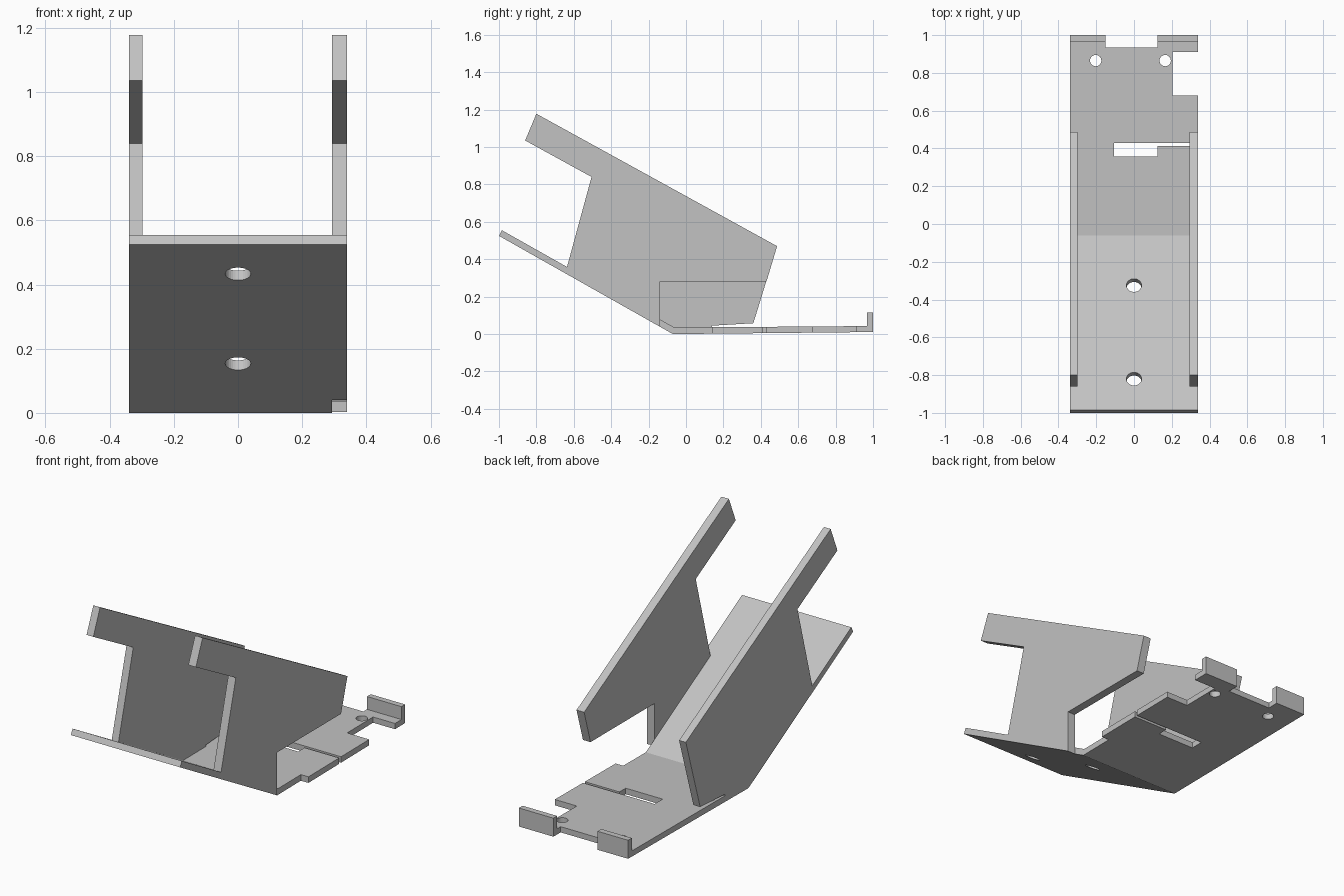
import bpy, bmesh, math
from mathutils import Matrix

old = bpy.data.objects.get("Cube")
if old:
    bpy.data.objects.remove(old, do_unlink=True)

grey = bpy.data.materials.new("light grey")
grey.use_nodes = True
colour = (0.54, 0.54, 0.54, 1)
grey.diffuse_color = colour
grey.node_tree.nodes["Principled BSDF"].inputs["Base Color"].default_value = colour


def finish(name, bm):
    bmesh.ops.recalc_face_normals(bm, faces=bm.faces[:])
    mesh = bpy.data.meshes.new(name)
    bm.to_mesh(mesh)
    bm.free()
    mesh.materials.append(grey)
    obj = bpy.data.objects.new(name, mesh)
    bpy.context.collection.objects.link(obj)
    return obj


def side_profile(name, points, x0, x1):
    """Extrude a (y, z) outline across the width."""
    bm = bmesh.new()
    face = bm.faces.new([bm.verts.new((x0, y, z)) for y, z in points])
    out = bmesh.ops.extrude_face_region(bm, geom=[face])
    verts = [v for v in out["geom"] if isinstance(v, bmesh.types.BMVert)]
    bmesh.ops.translate(bm, verts=verts, vec=(x1 - x0, 0, 0))
    return finish(name, bm)


def box(name, x0, x1, y0, y1, z0=-0.2, z1=0.3):
    return side_profile(name, [(y0, z0), (y1, z0), (y1, z1), (y0, z1)], x0, x1)


def drill(name, x, y, z, radius, tilt=0):
    bm = bmesh.new()
    bmesh.ops.create_cone(bm, cap_ends=True, segments=32, radius1=radius,
                          radius2=radius, depth=0.2,
                          matrix=Matrix.Translation((x, y, z)) @ Matrix.Rotation(tilt, 4, "X"))
    return finish(name, bm)


# Bent base plate: sloping front, flat back
base = side_profile("bent_base_plate", [
    (-1, 0.525), (-0.07, 0), (1, 0.011), (1, 0.043),
    (-0.062, 0.035), (-0.984, 0.555)], -0.34, 0.34)

slope = -math.atan2(0.525, 0.93)
cutters = [
    box("side_gap", 0.293, 0.4, -0.14, 0.14),
    box("slot", -0.105, 0.125, 0.357, 0.43),
    box("slit", 0.12, 0.4, 0.413, 0.43),
    box("side_notch", 0.203, 0.4, 0.68, 0.91),
    box("back_notch", -0.15, 0.125, 0.935, 1.1),
    drill("left_back_hole", 0.165, 0.865, 0.03, 0.03),
    drill("right_back_hole", -0.203, 0.865, 0.03, 0.03),
    drill("lower_slope_hole", 0, -0.335, 0.165, 0.04, slope),
    drill("upper_slope_hole", 0, -0.83, 0.445, 0.04, slope),
]
for cutter in cutters:
    cutter.hide_render = True
    mod = base.modifiers.new(cutter.name, "BOOLEAN")
    mod.operation = "DIFFERENCE"
    mod.solver = "EXACT"
    mod.object = cutter

# Bake the cuts and remove the cutters
graph = bpy.context.evaluated_depsgraph_get()
cut_mesh = bpy.data.meshes.new_from_object(base.evaluated_get(graph))
base.modifiers.clear()
base.data = cut_mesh
for cutter in cutters:
    bpy.data.objects.remove(cutter, do_unlink=True)

# Side plates share the arm outline; the left one has a large opening
arm = [(-0.64, 0.345), (-0.505, 0.84), (-0.86, 1.035), (-0.8, 1.178), (0.487, 0.47)]
side_profile("right_side_plate", arm + [
    (0.36, 0.058), (0.14, 0.045), (0.14, 0.02), (-0.06, 0.016)], -0.34, -0.298)
side_profile("left_side_plate", arm + [
    (0.43, 0.28), (-0.14, 0.28), (-0.14, 0.06)], 0.293, 0.34)

# Upright tabs at the back edge
box("right_back_tab", -0.34, -0.15, 0.967, 1, 0.03, 0.115)
box("left_back_tab", 0.125, 0.34, 0.967, 1, 0.03, 0.115)
